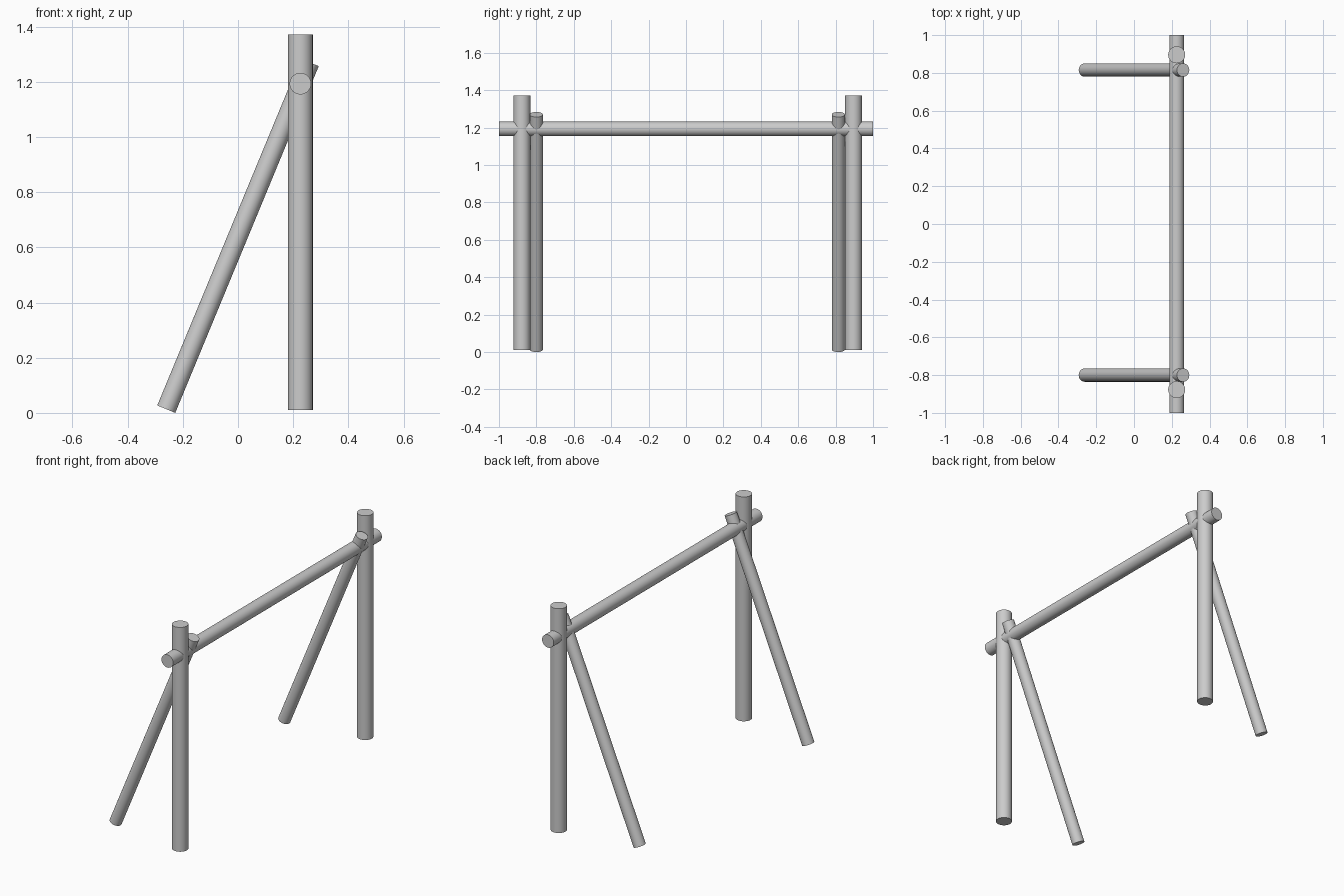
import bpy
import math
from mathutils import Vector

if "Cube" in bpy.data.objects:
    bpy.data.objects.remove(bpy.data.objects["Cube"])


def pole(name, start, end, radius):
    """Capped round pole running between two points."""
    a, b = Vector(start), Vector(end)
    axis = b - a
    bpy.ops.mesh.primitive_cylinder_add(
        vertices=48, radius=radius, depth=axis.length, location=(a + b) / 2,
        rotation=axis.to_track_quat('Z', 'Y').to_euler())
    obj = bpy.context.object
    obj.name = name
    bpy.ops.object.shade_smooth_by_angle(angle=math.radians(30))
    return obj


RAIL_X = 0.226

# Horizontal crossbar
pole("crossbar", (RAIL_X, -1, 1.193), (RAIL_X, 1, 1.193), 0.039)

# Upright post and leaning brace at each end
for end, post_y, brace_y in (("front", -0.877, -0.80), ("back", 0.896, 0.815)):
    pole(end + "_post", (RAIL_X, post_y, 0.011), (RAIL_X, post_y, 1.371), 0.045)
    pole(end + "_brace", (-0.26, brace_y, 0.0135), (0.26, brace_y, 1.27), 0.0353)
